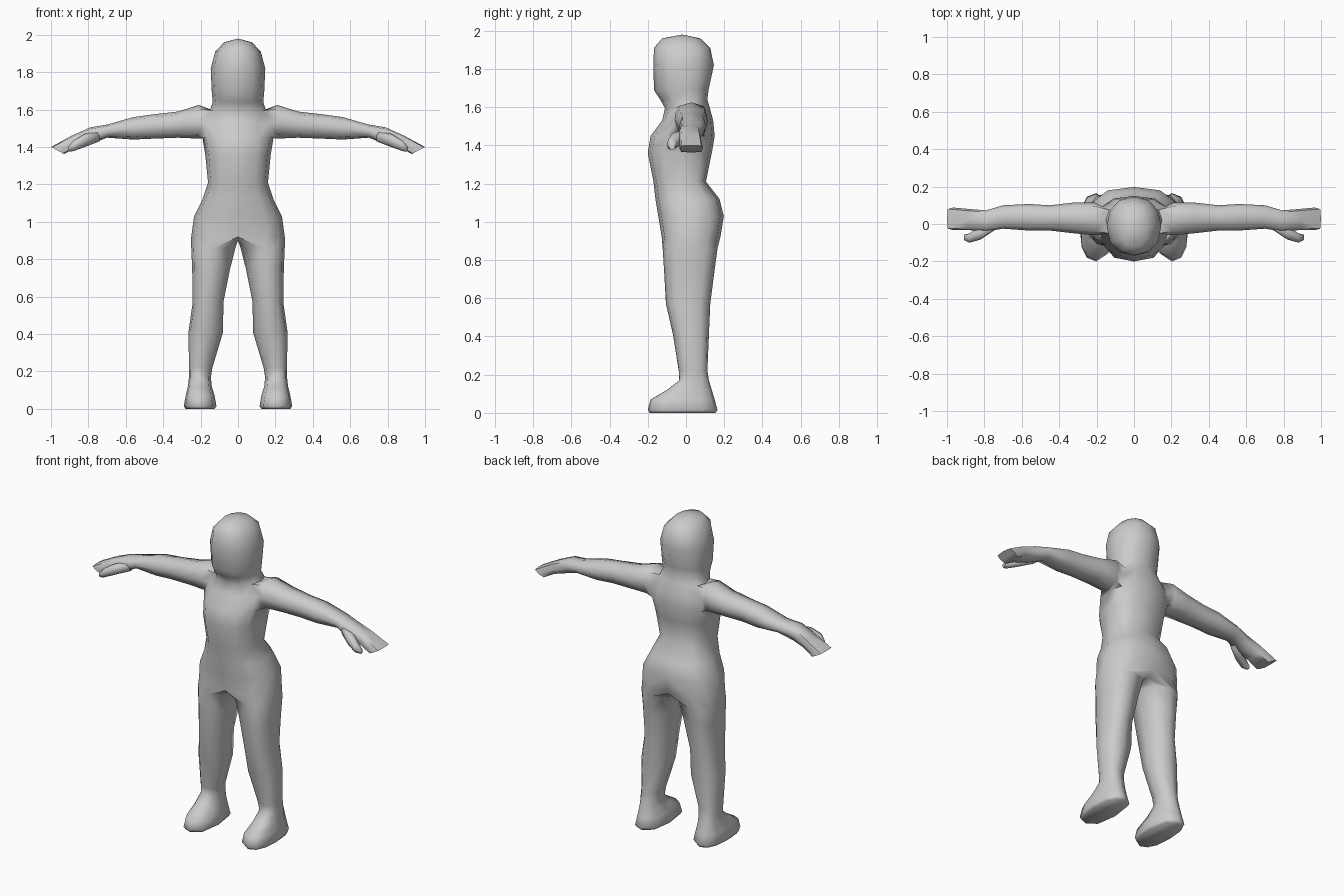
import bpy, bmesh, math

if "Cube" in bpy.data.objects:
    bpy.data.objects.remove(bpy.data.objects["Cube"])

grey = bpy.data.materials.new("plain grey")
grey.diffuse_color = (0.6, 0.6, 0.6, 1)
grey.use_nodes = True
grey.node_tree.nodes["Principled BSDF"].inputs["Base Color"].default_value = grey.diffuse_color


def power(v, e):
    return math.copysign(abs(v) ** e, v)


def skin(bm, a, b, closed=True):
    """Quads between two equal rows of vertices."""
    n = len(a)
    for i in range(n if closed else n - 1):
        j = (i + 1) % n
        bm.faces.new((a[i], a[j], b[j], b[i]))


def half_arc(bm, z, cx, xo, yf, yb, yc, e):
    """Seven points from front to back round the outer side."""
    row = []
    for k in range(7):
        t = math.radians(-90 + 30 * k)
        c = 0 if k in (0, 6) else math.cos(t)
        s = math.sin(t)
        depth = (yc - yf) if s < 0 else (yb - yc)
        row.append(bm.verts.new((cx + (xo - cx) * power(c, e), yc + depth * power(s, e), z)))
    return row


def leg_ring(bm, z, xi, xo, yf, yb):
    cx, yc, h = (xi + xo) / 2, (yf + yb) / 2, (yb - yf) / 2
    row = half_arc(bm, z, cx, xo, yf, yb, yc, 0.8)
    for t in (45, 0, -45):
        t = math.radians(t)
        row.append(bm.verts.new((cx - (cx - xi) * math.cos(t) ** 0.8,
                                 yc + h * power(math.sin(t), 0.8), z)))
    return row


def arm_ring(bm, x, zt, zb, yf, yb, e=0.75, lean=0.0):
    zc, yc = (zt + zb) / 2, (yf + yb) / 2
    row = []
    for k in range(8):
        t = math.radians(225 + 45 * k)
        c, s = power(round(math.cos(t), 6), e), power(round(math.sin(t), 6), e)
        row.append(bm.verts.new((x + lean * s, yc + (yb - yf) / 2 * c, zc + (zt - zb) / 2 * s)))
    return row


def finish(bm, name):
    bmesh.ops.recalc_face_normals(bm, faces=bm.faces)
    mesh = bpy.data.meshes.new(name)
    bm.to_mesh(mesh)
    bm.free()
    mesh.materials.append(grey)
    ob = bpy.data.objects.new(name, mesh)
    bpy.context.collection.objects.link(ob)
    bpy.context.view_layer.objects.active = ob
    ob.select_set(True)
    bpy.ops.object.shade_smooth_by_angle(angle=math.radians(65))
    ob.select_set(False)
    mirror = ob.modifiers.new("mirror", 'MIRROR')
    mirror.use_clip = True
    mirror.merge_threshold = 0.001
    return ob


bm = bmesh.new()

# Foot and leg: z, inner x, outer x, front y, back y
legs = [leg_ring(bm, *r) for r in (
    (0.00, 0.125, 0.28, -0.19, 0.155),
    (0.015, 0.115, 0.29, -0.20, 0.165),
    (0.07, 0.125, 0.28, -0.185, 0.15),
    (0.12, 0.14, 0.268, -0.10, 0.135),
    (0.17, 0.145, 0.262, -0.035, 0.12),
    (0.22, 0.137, 0.262, -0.038, 0.112),
    (0.41, 0.08, 0.265, -0.068, 0.12),
    (0.57, 0.078, 0.242, -0.105, 0.127),
    (0.75, 0.042, 0.245, -0.115, 0.15),
    (0.86, 0.014, 0.25, -0.122, 0.165))]
bm.faces.new(legs[0])
for a, b in zip(legs, legs[1:]):
    skin(bm, a, b)

# Torso and head: z, half width, front y, back y, widest y, roundness
body = [half_arc(bm, z, 0, w, yf, yb, yc, e) for z, w, yf, yb, yc, e in (
    (0.92, 0.25, -0.127, 0.18, 0.02, 0.75),
    (1.03, 0.235, -0.145, 0.198, 0.02, 0.75),
    (1.12, 0.19, -0.16, 0.175, 0.01, 0.75),
    (1.21, 0.16, -0.17, 0.105, -0.02, 0.75),
    (1.36, 0.175, -0.20, 0.135, -0.01, 0.75),
    (1.45, 0.19, -0.185, 0.15, 0.02, 0.8),
    (1.53, 0.19, -0.125, 0.142, 0.03, 0.85),
    (1.595, 0.15, -0.11, 0.125, 0.02, 0.9),
    (1.64, 0.135, -0.135, 0.112, 0.0, 0.9),
    (1.69, 0.14, -0.168, 0.118, 0.0, 0.9),
    (1.82, 0.146, -0.17, 0.146, -0.01, 0.9),
    (1.91, 0.122, -0.168, 0.127, -0.01, 0.9),
    (1.96, 0.075, -0.125, 0.075, -0.02, 0.95))]
SHOULDER = 5
for i, (a, b) in enumerate(zip(body, body[1:])):
    if i in (SHOULDER, SHOULDER + 1):      # leave the arm opening
        skin(bm, a[:3], b[:3], False)
        skin(bm, a[4:], b[4:], False)
    else:
        skin(bm, a, b, False)
lo, mid, hi = body[SHOULDER:SHOULDER + 3]
hole = [lo[2], lo[3], lo[4], mid[4], hi[4], hi[3], hi[2], mid[2]]
bm.verts.remove(mid[3])
# remaining strips beside the opening
bm.faces.ensure_lookup_table()

# Crown of the head
crown = bm.verts.new((0, -0.02, 1.98))
for a, b in zip(body[-1], body[-1][1:]):
    bm.faces.new((a, b, crown))

# Crotch: inner thigh points meet on the centre line
crotch = [bm.verts.new((0, y, 0.9)) for y in (0.11, 0.02, -0.07)]
skin(bm, legs[-1], body[0] + crotch)

# Arm and hand: x, top z, bottom z, front y, back y
arms = [arm_ring(bm, *r) for r in (
    (0.21, 1.625, 1.445, -0.06, 0.115),
    (0.32, 1.59, 1.45, -0.05, 0.115),
    (0.45, 1.575, 1.445, -0.035, 0.10),
    (0.56, 1.56, 1.44, -0.035, 0.107),
    (0.70, 1.52, 1.45, -0.025, 0.10),
    (0.79, 1.505, 1.415, -0.04, 0.073, 0.6),
    (0.88, 1.46, 1.395, -0.033, 0.08, 0.5, 0.01),
    (0.965, 1.40, 1.363, -0.033, 0.088, 0.4, 0.035))]
for a, b in zip([hole] + arms, arms):
    skin(bm, a, b)
bm.faces.new(arms[-1])
finish(bm, "body")

# Thumb
bm = bmesh.new()
thumb = [arm_ring(bm, *r) for r in (
    (0.74, 1.485, 1.43, -0.03, 0.02),
    (0.82, 1.47, 1.40, -0.083, -0.01),
    (0.88, 1.435, 1.378, -0.10, -0.05),
    (0.91, 1.40, 1.375, -0.085, -0.058))]
for a, b in zip(thumb, thumb[1:]):
    skin(bm, a, b)
bm.faces.new(thumb[0])
bm.faces.new(thumb[-1])
finish(bm, "thumb")
